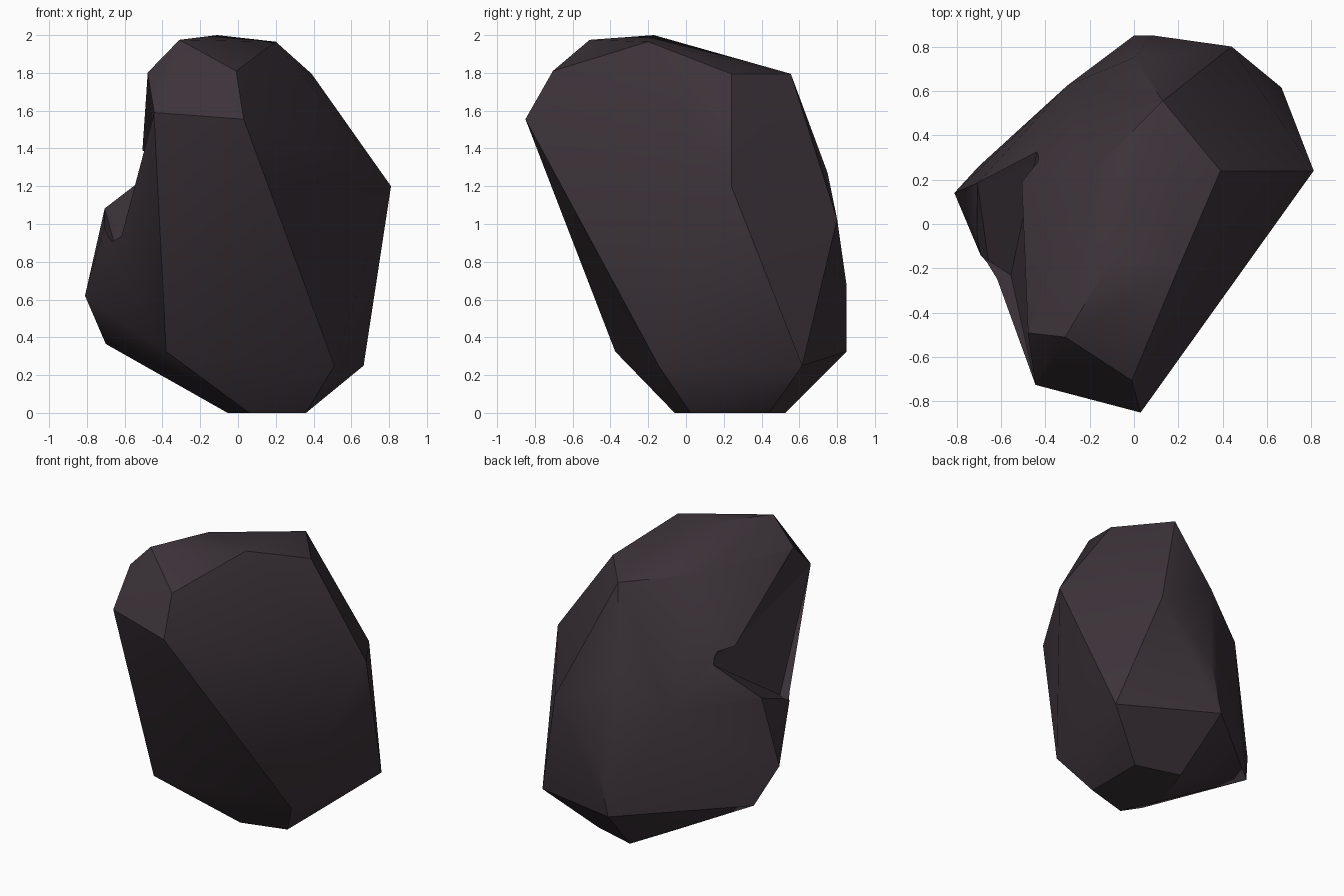
import bpy, bmesh, math
from mathutils import Vector

if "Cube" in bpy.data.objects:
    bpy.data.objects.remove(bpy.data.objects["Cube"])


def hull_object(name, points):
    """Faceted solid wrapped tightly round a few corner points."""
    bm = bmesh.new()
    for p in points:
        bm.verts.new(p)
    res = bmesh.ops.convex_hull(bm, input=bm.verts[:])
    loose = [v for v in bm.verts if not v.link_faces]
    bmesh.ops.delete(bm, geom=loose, context='VERTS')
    bmesh.ops.recalc_face_normals(bm, faces=bm.faces[:])
    mesh = bpy.data.meshes.new(name)
    bm.to_mesh(mesh)
    bm.free()
    obj = bpy.data.objects.new(name, mesh)
    bpy.context.collection.objects.link(obj)
    return obj


# Corners shared by the boulder and its side notch
brow, brow_front = (-.48, -.49, 1.80), (-.445, -.725, 1.59)
lobe_top, lobe_front, notch_front = (-.705, .185, 1.085), (-.655, -.165, .905), (-.555, -.23, .905)
notch_back = (-.43, .36, 1.315)

crown = [(-.31, -.51, 1.975), (-.11, -.17, 2.0), (.2, -.2, 1.965), (-.01, -.705, 1.81),
         (.39, .24, 1.795), (.13, .555, 1.795), (-.23, .195, 1.81)]
waist = [(.03, -.85, 1.555), (.81, .24, 1.2), (.165, .67, 1.435), (0, .75, 1.27),
         (.44, .8, 1.025), (-.3, .625, 1.05), (-.81, .14, .62), (.085, .85, .675)]
skirt = [(-.70, .26, .365), (-.38, -.375, .325), (.51, -.145, .25),
         (.665, .615, .25), (0, .85, .325)]
base = [(.36, .44, 0), (.06, .525, 0), (-.055, .2, 0), (.06, -.06, 0), (.36, .025, 0)]

notch_rim = [brow, brow_front, lobe_top, lobe_front, notch_front]
rock = hull_object("boulder", crown + waist + skirt + base + notch_rim)

# Notch cutter: the rim, its inner corner and a point well outside, slightly oversized
pts = [Vector(p) for p in notch_rim + [notch_back]]
mid = sum(pts, Vector()) / len(pts)
cutter = hull_object("notch_cutter", [mid + (p - mid) * 1.008 for p in pts] + [Vector((-1.5, -.5, 1.4))])
cutter.hide_render = True

# Carve the notch and drop the helper
mod = rock.modifiers.new("notch", 'BOOLEAN')
mod.operation = 'DIFFERENCE'
mod.solver = 'EXACT'
mod.object = cutter
bpy.context.view_layer.objects.active = rock
rock.select_set(True)
bpy.ops.object.modifier_apply(modifier=mod.name)
bpy.data.objects.remove(cutter, do_unlink=True)

# Dark stone colour, shallow edges softened
stone = bpy.data.materials.new("dark stone")
stone.diffuse_color = (.045, .033, .041, 1)
stone.use_nodes = True
stone.node_tree.nodes["Principled BSDF"].inputs["Base Color"].default_value = stone.diffuse_color
rock.data.materials.clear()
rock.data.materials.append(stone)
for poly in rock.data.polygons:
    poly.material_index = 0
bpy.ops.object.shade_smooth_by_angle(angle=math.radians(30))
